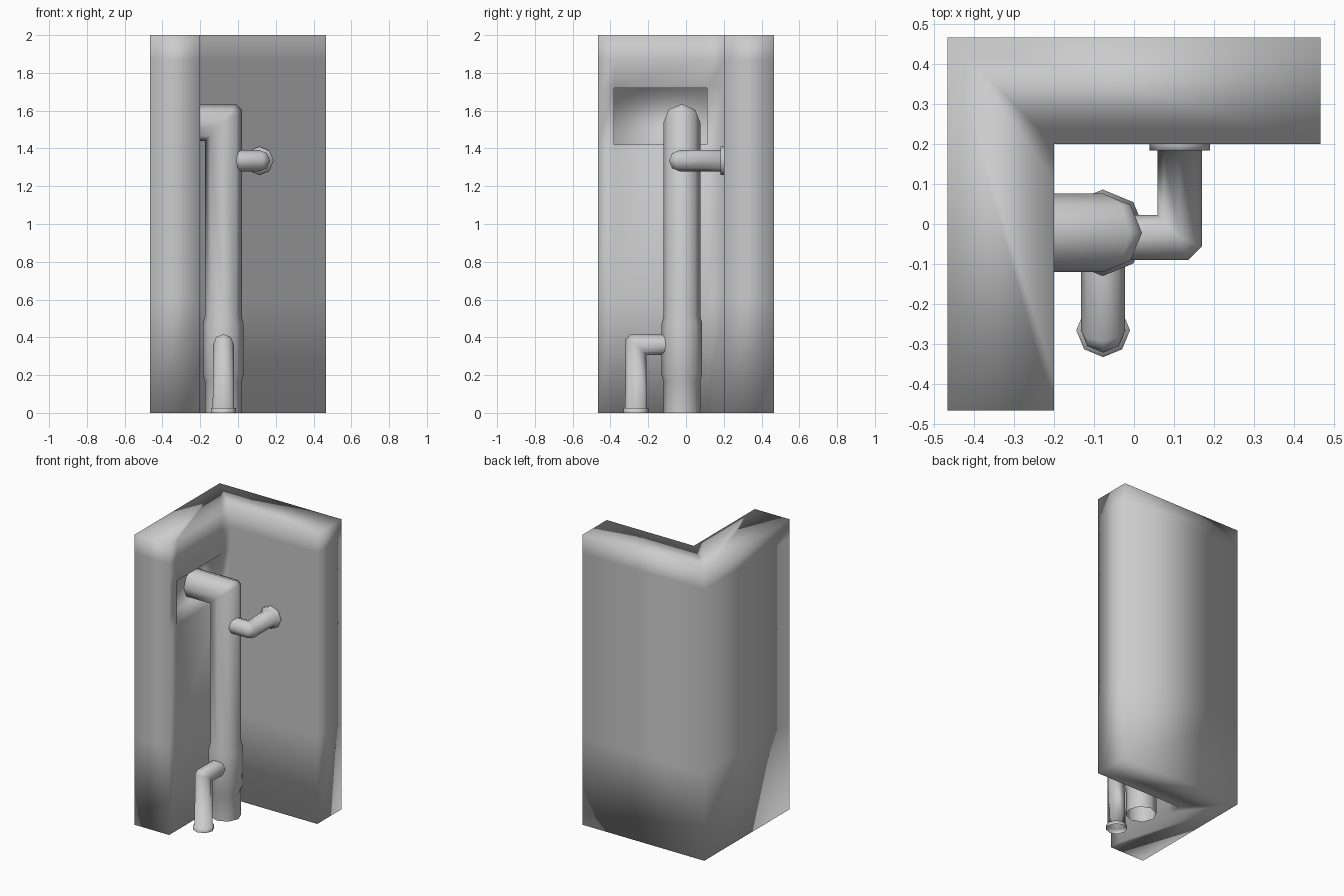
import bpy, bmesh
from math import cos, sin, tau
from mathutils import Vector

if "Cube" in bpy.data.objects:
    bpy.data.objects.remove(bpy.data.objects["Cube"])

SIDES = 8


def finish(bm, name):
    bmesh.ops.remove_doubles(bm, verts=bm.verts, dist=0.0005)
    bmesh.ops.recalc_face_normals(bm, faces=bm.faces)
    for f in bm.faces:
        f.smooth = True
    me = bpy.data.meshes.new(name)
    bm.to_mesh(me)
    bm.free()
    ob = bpy.data.objects.new(name, me)
    bpy.context.collection.objects.link(ob)
    return ob


def bridge(bm, rings):
    """Skin consecutive closed rings of points; returns the vertex rings."""
    vr = [[bm.verts.new(p) for p in r] for r in rings]
    for a, b in zip(vr, vr[1:]):
        n = len(a)
        for i in range(n):
            bm.faces.new((a[i], a[(i + 1) % n], b[(i + 1) % n], b[i]))
    return vr


def elbow_pipe(name, start, corner, end, r, chamfer, in_steps=(), out_steps=()):
    """Pipe with one square elbow. Steps are (distance from start / end, radius)."""
    S, P, E = Vector(start), Vector(corner), Vector(end)
    din, dout = (P - S).normalized(), (E - P).normalized()
    n = din.cross(dout)
    angles = [tau * i / SIDES for i in range(SIDES)]

    def ring(c, side, rad):
        return [c + side * (rad * cos(a)) + n * (rad * sin(a)) for a in angles]

    mitre = ring(P, din - dout, r)
    cut = [chamfer * max(0, cos(a)) for a in angles]
    rings = [ring(S + din * d, -dout, q) for d, q in (in_steps or [(0, r)])]
    rings.append([p - din * c for p, c in zip(mitre, cut)])
    rings.append([p + dout * c for p, c in zip(mitre, cut)])
    rings += [ring(E - dout * d, din, q) for d, q in (out_steps or [(0, r)])]
    bm = bmesh.new()
    bridge(bm, rings)
    finish(bm, name)


# L-shaped wall corner
O, I = 0.465, -0.2
profile = [(-O, -O), (I, -O), (I, -0.38), (I, 0.11), (I, 0.2), (O, 0.2), (O, O), (-O, O)]
levels = [0, 0.6, 1.42, 1.72, 1.87, 2]
bm = bmesh.new()
vr = bridge(bm, [[(x, y, z) for x, y in profile] for z in levels])
bm.faces.new(vr[0])
bm.faces.new(vr[-1])
bmesh.ops.recalc_face_normals(bm, faces=bm.faces)
# recessed niche in the left arm
target = Vector((I, -0.135, 1.57))
niche = [f for f in bm.faces if (f.calc_center_median() - target).length < 0.01]
bmesh.ops.inset_individual(bm, faces=niche, thickness=0, depth=-0.13)
finish(bm, "corner_wall")

# main standpipe with thicker sleeve, turning into the niche
elbow_pipe("main_pipe", (-0.078, -0.022, 0), (-0.078, -0.022, 1.537), (-0.33, -0.022, 1.537),
           0.098, 0.03,
           in_steps=[(0, 0.098), (0.17, 0.098), (0.2, 0.108), (0.47, 0.108), (0.51, 0.098)])

# low front branch down to a floor flange
elbow_pipe("front_branch", (-0.077, -0.1, 0.362), (-0.077, -0.265, 0.362), (-0.077, -0.265, 0),
           0.055, 0.028,
           out_steps=[(0.025, 0.057), (0.025, 0.067), (0, 0.067)])

# high side branch into the back wall flange
elbow_pipe("side_branch", (-0.02, -0.034, 1.335), (0.114, -0.034, 1.335), (0.114, 0.2, 1.335),
           0.056, 0.035,
           out_steps=[(0.017, 0.056), (0.017, 0.075), (0, 0.075)])
